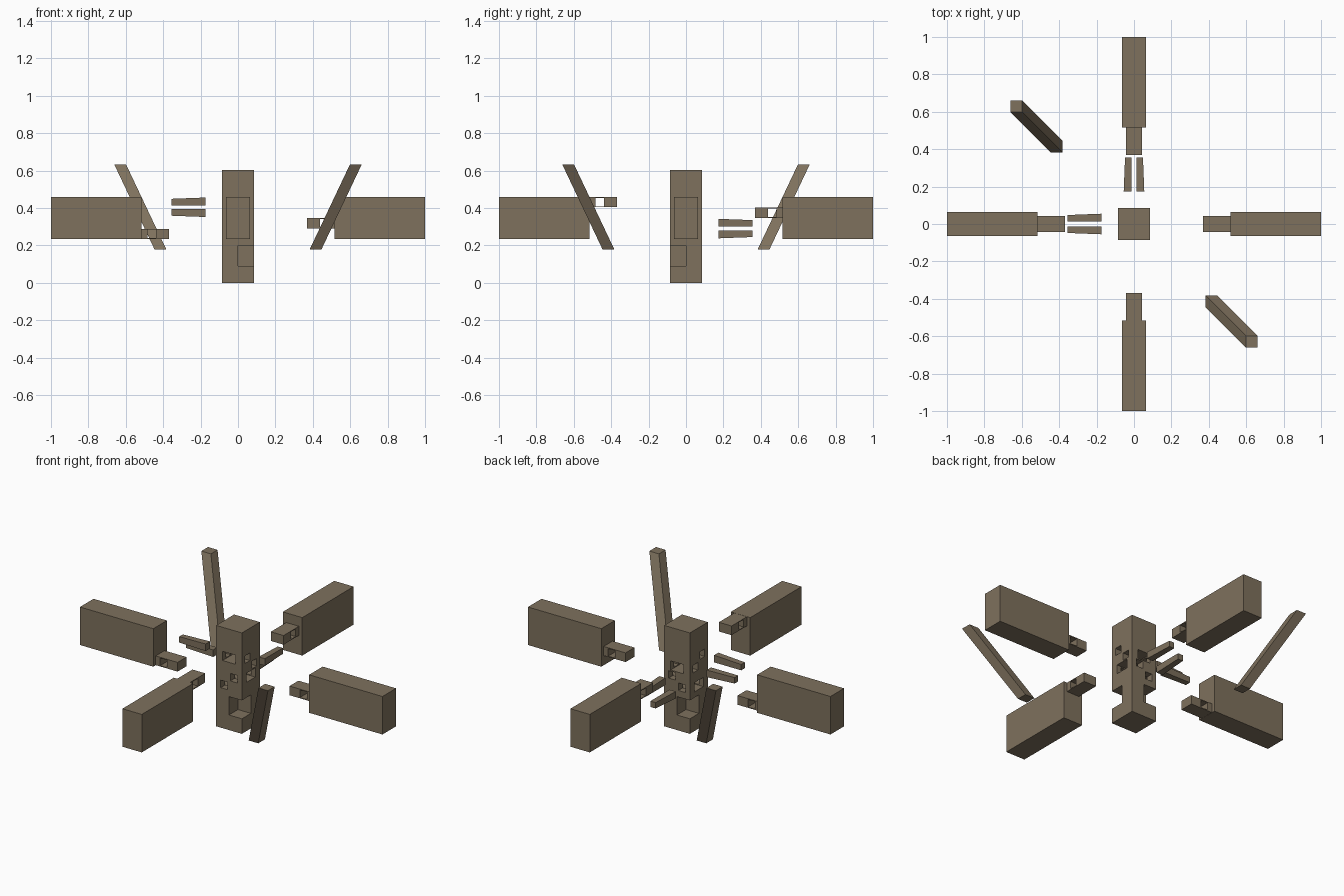
import bpy, bmesh, math
from mathutils import Matrix, Vector

old = bpy.data.objects.get("Cube")
if old:
    bpy.data.objects.remove(old, do_unlink=True)

# One timber colour throughout
COLOUR = (0.21, 0.165, 0.11, 1.0)
timber = bpy.data.materials.new("brown timber")
timber.use_nodes = True
timber.diffuse_color = COLOUR
bsdf = timber.node_tree.nodes["Principled BSDF"]
bsdf.inputs["Base Color"].default_value = COLOUR
bsdf.inputs["Roughness"].default_value = 0.9


def box(name, low, high, angle=0, shape=None):
    """Box between two corners, optionally reshaped, then turned about z."""
    low, high = Vector(low), Vector(high)
    size, centre = high - low, (low + high) / 2
    bm = bmesh.new()
    bmesh.ops.create_cube(bm, size=1)
    for v in bm.verts:
        v.co = Vector([c * s for c, s in zip(v.co, size)]) + centre
        if shape:
            shape(v.co)
    bmesh.ops.transform(bm, matrix=Matrix.Rotation(math.radians(angle), 4, "Z"), verts=bm.verts)
    mesh = bpy.data.meshes.new(name)
    bm.to_mesh(mesh)
    bm.free()
    mesh.materials.append(timber)
    obj = bpy.data.objects.new(name, mesh)
    bpy.context.collection.objects.link(obj)
    return obj


def combine(obj, tool, operation="DIFFERENCE"):
    """Cut or join with another object, then discard that object."""
    mod = obj.modifiers.new("joint", "BOOLEAN")
    mod.operation, mod.solver, mod.object = operation, "EXACT", tool
    bpy.context.view_layer.objects.active = obj
    bpy.ops.object.modifier_apply(modifier=mod.name)
    bpy.data.objects.remove(tool, do_unlink=True)


POST = 0.085        # half width of the post
SHOULDER = 0.515    # where each beam meets its tenon
TENON = 0.145       # tenon length
LEVEL = 0.0568      # height step between tenons
BASE = 0.233        # underside of the beams


def tenon_span(level):
    low = BASE + level * LEVEL
    return low + 0.001, low + LEVEL - 0.001


# Central post
post = box("post", (-POST, -POST, 0), (POST, POST, 0.603))

# Beams with pierced tenons, and their sockets in the post
beams = [("left_beam", 0, 1), ("right_beam", 180, 0),
         ("back_beam", 90, 2), ("front_beam", -90, 3)]
for name, angle, level in beams:
    z0, z1 = tenon_span(level)
    beam = box(name, (SHOULDER, -0.064, BASE), (1, 0.064, 0.46), angle)
    tenon = box("tenon", (SHOULDER - TENON, -0.042, z0), (SHOULDER + 0.1, 0.042, z1), angle)
    if level in (0, 3):   # keep the outermost tenons clear of the beam faces
        tenon.data.update()
    combine(beam, tenon, "UNION")
    z0, z1 = z0 + 0.005, z1 - 0.005
    inner, outer = SHOULDER - 0.076, SHOULDER - 0.03
    combine(beam, box("peg_hole", (inner, -0.1, z0), (outer, 0.1, z1), angle))
    # Matching socket, and a peg hole right through the post
    s0, s1 = tenon_span(level)
    combine(post, box("socket", (POST - TENON, -0.042, s0), (0.2, 0.042, s1), angle))
    shift = SHOULDER - POST
    combine(post, box("post_peg_hole", (inner - shift, -0.2, z0), (outer - shift, 0.2, z1), angle))

# Strut notches on two opposite corners of the post
for angle in (0, 180):
    combine(post, box("notch", (0, -0.2, 0.09), (0.2, 0, 0.2), angle))


# Slanting struts with level ends
def lean(co):
    if co.z > 0.4:
        co.x += 0.215
        co.y -= 0.215


for name, angle in (("front_strut", 0), ("back_strut", 180)):
    box(name, (0.383, -0.446, 0.178), (0.446, -0.383, 0.632), angle, lean)


# Tapered pegs, thicker toward the post
def peg(name, angle, axis_z, side, up):
    def taper(co):
        if co.x > 0.3:
            if abs(co.y) > 0.03:
                co.y *= 0.87
            if abs(co.z - axis_z) > 0.03:
                co.z = axis_z + (co.z - axis_z) * 0.87

    ys = sorted((side * 0.014, side * 0.055))
    zs = sorted((axis_z + up * 0.01, axis_z + up * 0.052))
    box(name, (0.175, ys[0], zs[0]), (0.355, ys[1], zs[1]), angle, taper)


for label, up in (("upper", 1), ("lower", -1)):
    peg(label + "_right_peg", 180, 0.404, up, up)
    peg(label + "_back_peg", 90, 0.29, -up, up)
